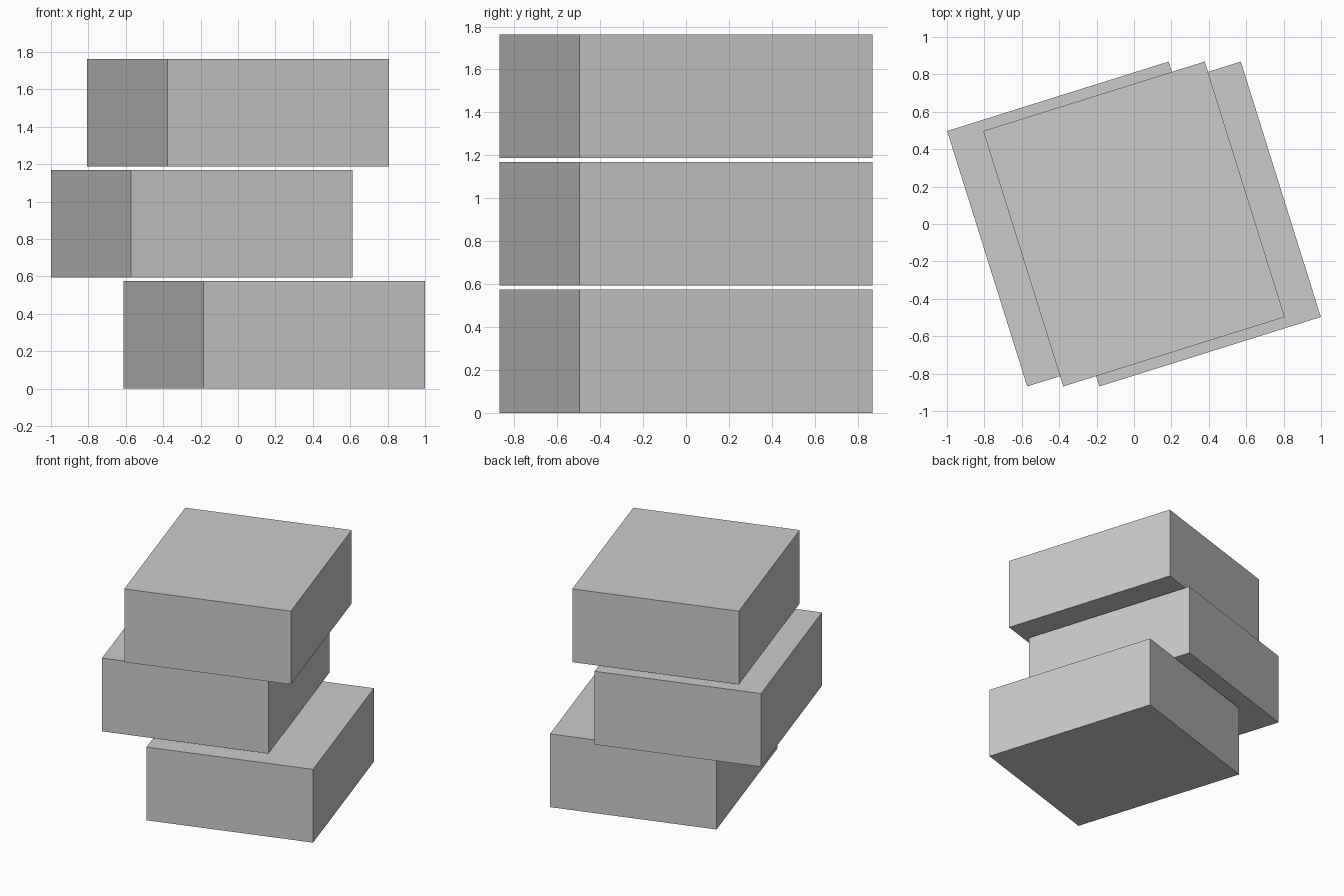
import bpy, math

if "Cube" in bpy.data.objects:
    bpy.data.objects.remove(bpy.data.objects["Cube"])

WIDTH, DEPTH, HEIGHT = 1.241, 1.431, 0.574
PITCH = 0.594            # block height plus the thin gap
ANGLE = math.radians(17.4)


def block(name, x, level):
    bpy.ops.mesh.primitive_cube_add(
        size=1, location=(x, 0, level * PITCH + HEIGHT / 2), rotation=(0, 0, ANGLE))
    ob = bpy.context.object
    ob.name = name
    ob.scale = (WIDTH, DEPTH, HEIGHT)
    bpy.ops.object.transform_apply(location=False, rotation=False, scale=True)


# Three equal blocks, staggered sideways
for level, (name, x) in enumerate([("bottom_block", 0.193),
                                   ("middle_block", -0.193),
                                   ("top_block", 0.0)]):
    block(name, x, level)
